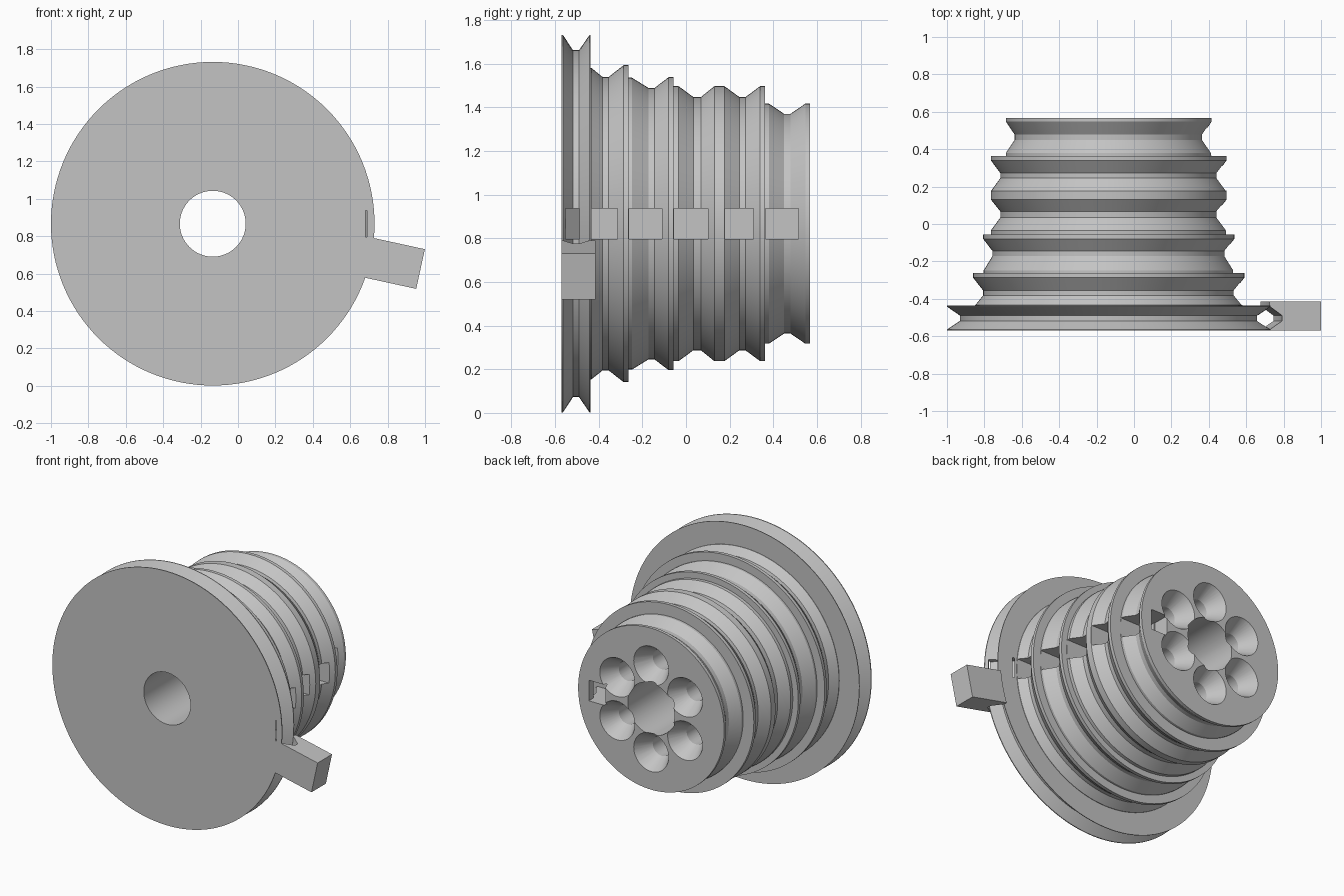
import bpy, bmesh, math
from mathutils import Matrix, Vector

if "Cube" in bpy.data.objects:
    bpy.data.objects.remove(bpy.data.objects["Cube"])

CX, CZ = -0.135, 0.867      # spindle axis runs along y
FRONT, BACK = -0.57, 0.568
BORE = 0.176

grey = bpy.data.materials.new("plain grey")
grey.use_nodes = True
grey.diffuse_color = (0.55, 0.55, 0.55, 1)
grey.node_tree.nodes["Principled BSDF"].inputs["Base Color"].default_value = grey.diffuse_color


def finish(bm, name):
    bmesh.ops.recalc_face_normals(bm, faces=bm.faces)
    mesh = bpy.data.meshes.new(name)
    bm.to_mesh(mesh)
    bm.free()
    mesh.materials.append(grey)
    obj = bpy.data.objects.new(name, mesh)
    bpy.context.collection.objects.link(obj)
    return obj


def lathe(name, profile, steps=128):
    """Spin a closed (radius, y) profile around the spindle axis."""
    bm = bmesh.new()
    rings = []
    for i in range(steps):
        a = 2 * math.pi * i / steps
        rings.append([bm.verts.new((CX + r * math.cos(a), y, CZ + r * math.sin(a)))
                      for r, y in profile])
    n = len(profile)
    for i in range(steps):
        a, b = rings[i], rings[(i + 1) % steps]
        for j in range(n):
            k = (j + 1) % n
            bm.faces.new((a[j], a[k], b[k], b[j]))
    return finish(bm, name)


def box(name, r0, r1, y0, y1, width, axial=0.0, turn=0.0):
    """Radial block; axial turns it around the spindle, turn tilts it around z."""
    bm = bmesh.new()
    centre = Vector(((r0 + r1) / 2, (y0 + y1) / 2, 0))
    m = (Matrix.Translation((CX, 0, CZ)) @ Matrix.Rotation(axial, 4, 'Y')
         @ Matrix.Translation(centre) @ Matrix.Rotation(turn, 4, 'Z')
         @ Matrix.Diagonal((r1 - r0, y1 - y0, width, 1)))
    bmesh.ops.create_cube(bm, size=1, matrix=m)
    return finish(bm, name)


def taper(name, angle, dist, r0, r1, y0, y1):
    bm = bmesh.new()
    m = (Matrix.Translation((CX + dist * math.cos(angle), (y0 + y1) / 2,
                             CZ + dist * math.sin(angle)))
         @ Matrix.Rotation(-math.pi / 2, 4, 'X'))
    bmesh.ops.create_cone(bm, cap_ends=True, segments=40, radius1=r0, radius2=r1,
                          depth=y1 - y0, matrix=m)
    return finish(bm, name)


def cut(target, cutter):
    cutter.hide_render = True
    mod = target.modifiers.new("cut", 'BOOLEAN')
    mod.operation, mod.solver, mod.object = 'DIFFERENCE', 'EXACT', cutter
    bpy.context.view_layer.objects.active = target
    bpy.ops.object.modifier_apply(modifier=mod.name)
    bpy.data.objects.remove(cutter)


# Stepped pulley: (front rim, groove, back rim radius), then y of each break
steps = [
    (0.865, 0.795, 0.865, FRONT, -0.564, -0.518, -0.490, -0.442, -0.437),
    (0.714, 0.672, 0.726, -0.437, -0.434, -0.382, -0.355, -0.286, -0.263),
    (0.669, 0.622, 0.671, -0.263, -0.248, -0.172, -0.144, -0.080, -0.057),
    (0.630, 0.580, 0.630, -0.057, -0.034, 0.034, 0.068, 0.130, 0.150),
    (0.630, 0.580, 0.630, 0.150, 0.176, 0.245, 0.272, 0.340, 0.363),
    (0.550, 0.503, 0.550, 0.363, 0.380, 0.450, 0.478, 0.547, BACK),
]
profile = [(BORE, FRONT)]
for front, groove, back, *ys in steps:
    for r, y in zip((front, front, groove, groove, back, back), ys):
        if profile[-1] != (r, y):
            profile.append((r, y))
profile.append((BORE, BACK))
pulley = lathe("stepped_pulley", profile)

# Cord pockets in every groove
for y0, y1, floor in ((-0.434, -0.315, 0.52), (-0.261, -0.11, 0.49), (-0.055, 0.10, 0.45),
                      (0.178, 0.31, 0.45), (0.365, 0.515, 0.35)):
    cut(pulley, box("pocket_cutter", floor, 0.9 if y0 < 0 else 0.7, y0, y1, 0.14))
cut(pulley, box("slant_pocket_cutter", 0.70, 0.86, -0.525, -0.480, 0.14, turn=-math.pi / 4))
# Cord exit through the back face
cut(pulley, box("exit_cutter", 0.345, 0.47, 0.45, 0.65, 0.14))

# Ring of countersunk screw holes in the back face
for i in range(6):
    a = math.radians(30 + 60 * i)
    cut(pulley, taper("screw_cutter", a, 0.295, 0.067, 0.067, 0.15, 0.62))
    cut(pulley, taper("sink_cutter", a, 0.295, 0.067, 0.137, 0.455, 0.578))

# Radial tab with a notched root that clears the large groove
tab = box("side_tab", 0.76, 1.137, FRONT, -0.415, 0.217, axial=math.radians(12.3))
cut(tab, lathe("root_cutter", [(0.4, -0.7), (0.862, -0.7), (0.862, -0.566), (0.932, -0.518),
                               (0.932, -0.490), (0.862, -0.439), (0.862, -0.3), (0.4, -0.3)]))

for obj in (pulley, tab):
    bpy.ops.object.select_all(action='DESELECT')
    obj.select_set(True)
    bpy.context.view_layer.objects.active = obj
    bpy.ops.object.shade_smooth_by_angle(angle=math.radians(25))
